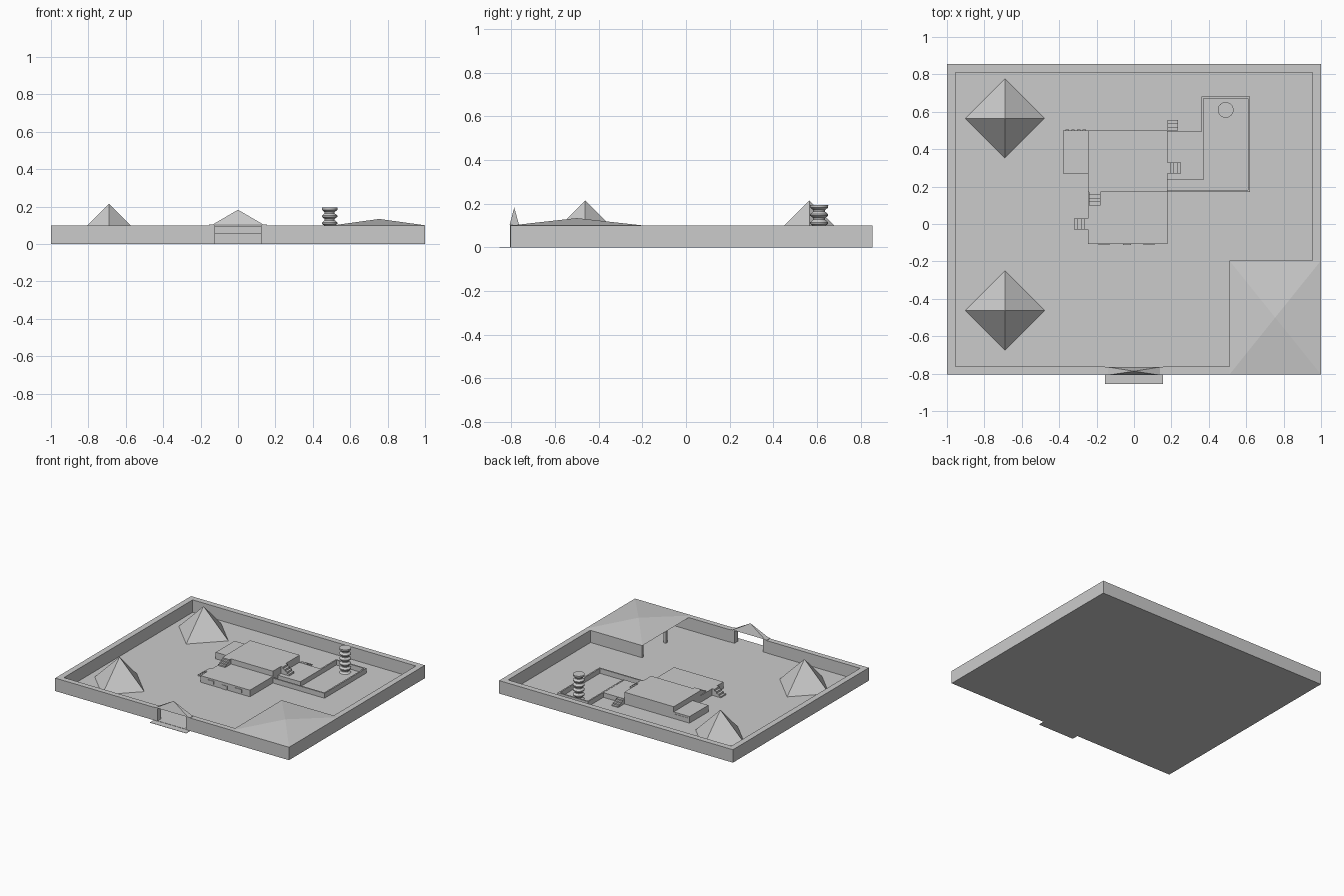
import bpy, bmesh, math

if "Cube" in bpy.data.objects:
    bpy.data.objects.remove(bpy.data.objects["Cube"])


def mesh_object(name, bm):
    bmesh.ops.recalc_face_normals(bm, faces=bm.faces)
    me = bpy.data.meshes.new(name)
    bm.to_mesh(me)
    bm.free()
    ob = bpy.data.objects.new(name, me)
    bpy.context.collection.objects.link(ob)
    return ob


def box(name, x0, x1, y0, y1, z0, z1):
    bm = bmesh.new()
    bmesh.ops.create_cube(bm, size=1)
    for v in bm.verts:
        v.co = (x1 if v.co.x > 0 else x0, y1 if v.co.y > 0 else y0, z1 if v.co.z > 0 else z0)
    return mesh_object(name, bm)


def pyramid(name, base, apex):
    bm = bmesh.new()
    ring = [bm.verts.new(p) for p in base]
    top = bm.verts.new(apex)
    bm.faces.new(ring)
    for i in range(4):
        bm.faces.new((ring[i], ring[(i + 1) % 4], top))
    return mesh_object(name, bm)


def rect(x0, x1, y0, y1, z):
    return [(x0, y0, z), (x1, y0, z), (x1, y1, z), (x0, y1, z)]


def stairs(name, start, end, width, z0, z1, axis, n=4):
    # solid steps rising from start to end; width is a (min, max) pair across the run
    for i in range(n):
        a = start + (end - start) * i / n
        b = start + (end - start) * (i + 1) / n
        a, b = min(a, b), max(a, b)
        top = z0 + (z1 - z0) * (i + 1) / n
        if axis == 'x':
            box(f"{name}_step_{i}", a, b, *width, z0, top)
        else:
            box(f"{name}_step_{i}", *width, a, b, z0, top)


H, T = 0.10, 0.045      # compound wall height and thickness
LOW, HIGH = 0.055, 0.095  # house roof levels

# Ground and entrance threshold
box("ground", -1, 1, -0.805, 0.855, 0, 0.004)
box("threshold", -0.155, 0.155, -0.855, -0.805, 0, 0.002)

# Compound walls
box("left_wall", -1, -1 + T, -0.805, 0.855, 0, H)
box("right_wall", 1 - T, 1, -0.805, 0.855, 0, H)
box("back_wall", -1 + T, 1 - T, 0.855 - T, 0.855, 0, H)
box("front_wall_left", -1 + T, -0.155, -0.805, -0.763, 0, H)
box("front_wall_right", 0.155, 1 - T, -0.805, -0.763, 0, H)

# Gate posts, lintel and roof
for s, side in ((-1, "left"), (1, "right")):
    xs = sorted((s * 0.155, s * 0.122))
    box(f"gate_post_{side}", *xs, -0.807, -0.765, 0, 0.103)
pyramid("gate_roof", rect(-0.138, 0.138, -0.808, -0.765, 0.103), (0, -0.787, 0.183))

# Corner pavilion: back wall, mid post, shallow hip roof
box("pavilion_wall", 0.515, 1 - T, -0.215, -0.198, 0, H)
box("pavilion_post", 0.515, 0.535, -0.51, -0.49, 0, H)
pyramid("pavilion_roof", rect(0.51, 1, -0.805, -0.195, H), (0.755, -0.5, 0.134))

# Two diamond-set pyramids
for y, label in ((0.565, "back"), (-0.462, "front")):
    r, x = 0.212, -0.69
    pyramid(f"pyramid_{label}", [(x + r, y, 0.004), (x, y + r, 0.004), (x - r, y, 0.004), (x, y - r, 0.004)],
            (x, y, 0.215))

# House blocks
box("house_front", -0.245, 0.178, -0.108, 0.172, 0, LOW)
box("house_upper", -0.245, 0.178, 0.172, 0.5, 0, HIGH)
box("house_left_wing", -0.38, -0.245, 0.27, 0.5, 0, LOW)
box("house_right_wing", 0.178, 0.36, 0.235, 0.495, 0, 0.04)

# Stairs between the levels
stairs("porch_stair", -0.32, -0.245, (-0.03, 0.03), 0, LOW, 'x')
stairs("roof_stair", 0.1, 0.172, (-0.24, -0.18), LOW, HIGH, 'y')
stairs("back_stair", 0.575, 0.5, (0.178, 0.235), 0, 0.04, 'y')
stairs("terrace_stair", 0.25, 0.178, (0.27, 0.33), 0.04, HIGH, 'x')

# Window and door surrounds
for i in range(4):
    x = -0.365 + i * 0.03
    box(f"wing_window_{i}", x, x + 0.018, 0.5, 0.504, 0.02, 0.042)
for i, x in enumerate((-0.19, 0.05)):
    box(f"front_window_{i}", x, x + 0.06, -0.112, -0.108, 0.018, 0.042)
box("front_door", -0.06, -0.015, -0.112, -0.108, 0, 0.035)

# Courtyard low walls
C = 0.042
box("court_front_wall", 0.178, 0.62, 0.172, 0.183, 0, C)
box("court_right_wall", 0.609, 0.62, 0.183, 0.682, 0, C)
box("court_back_wall", 0.36, 0.609, 0.671, 0.682, 0, C)
box("court_left_wall", 0.36, 0.371, 0.235, 0.671, 0, C)

# Stacked round tower, lathed from a rippled profile
profile = [(0.04, 0.004)]
for k in range(5):
    z = 0.02 + k * 0.037
    profile += [(0.027, z - 0.004), (0.027, z + 0.003), (0.041, z + 0.014), (0.041, z + 0.021)]
profile[-1] = (0.042, 0.195)
bm = bmesh.new()
N = 24
rings = [[bm.verts.new((0.49 + r * math.cos(2 * math.pi * i / N), 0.61 + r * math.sin(2 * math.pi * i / N), z))
          for i in range(N)] for r, z in profile]
for a, b in zip(rings, rings[1:]):
    for i in range(N):
        j = (i + 1) % N
        bm.faces.new((a[i], a[j], b[j], b[i]))
bm.faces.new(rings[0])
bm.faces.new(rings[-1])
tower = mesh_object("ringed_tower", bm)
bpy.context.view_layer.objects.active = tower
tower.select_set(True)
bpy.ops.object.shade_smooth_by_angle(angle=math.radians(30))
